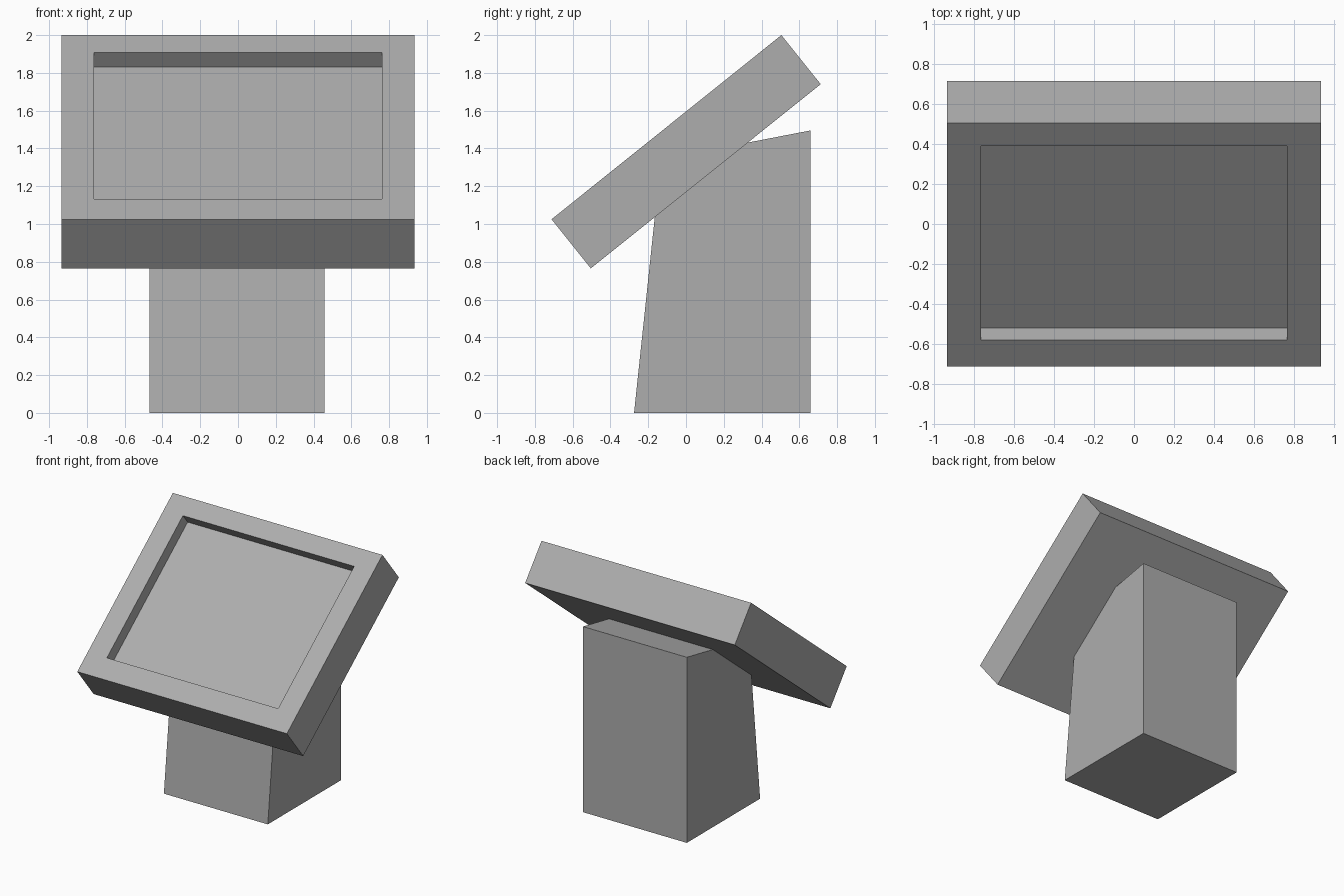
import bpy
import bmesh
from mathutils import Vector

cube = bpy.data.objects.get("Cube")
if cube:
    bpy.data.objects.remove(cube)

# Single mid grey
grey = bpy.data.materials.new("mid_grey")
grey.use_nodes = True
colour = (0.42, 0.42, 0.42, 1)
grey.diffuse_color = colour
grey.node_tree.nodes["Principled BSDF"].inputs["Base Color"].default_value = colour


def make_object(name, bm):
    bmesh.ops.recalc_face_normals(bm, faces=bm.faces)
    mesh = bpy.data.meshes.new(name)
    bm.to_mesh(mesh)
    bm.free()
    mesh.materials.append(grey)
    obj = bpy.data.objects.new(name, mesh)
    bpy.context.collection.objects.link(obj)


def extrude_profile(bm, profile, x0, x1):
    """Sweep a (y, z) side profile along x and return the side faces."""
    left = [bm.verts.new((x0, y, z)) for y, z in profile]
    right = [bm.verts.new((x1, y, z)) for y, z in profile]
    bm.faces.new(left)
    bm.faces.new(right)
    n = len(profile)
    return [bm.faces.new((left[i], left[(i + 1) % n], right[(i + 1) % n], right[i]))
            for i in range(n)]


# Stand: block with a leaning front and a sloped top that runs into the panel
bm = bmesh.new()
extrude_profile(bm, [(-0.275, 0), (0.658, 0), (0.658, 1.495), (-0.133, 1.342)],
                -0.468, 0.458)
make_object("stand", bm)

# Tilted panel: thick slab whose first side face is the upper surface
bm = bmesh.new()
low, high = Vector((0, -0.712, 1.025)), Vector((0, 0.505, 2.0))
slope = (high - low).normalized()
inward = Vector((0, slope.z, -slope.y))
thickness, half_width = 0.333, 0.934
corners = [low, high, high + inward * thickness, low + inward * thickness]
screen = extrude_profile(bm, [(c.y, c.z) for c in corners], -half_width, half_width)[0]

# Recessed screen: inset the upper face, fit the border, then push the floor in
bmesh.ops.inset_region(bm, faces=[screen], thickness=0.1)
middle = (low + high) / 2
border_low, border_high = low + slope * 0.17, high - slope * 0.149
for v in screen.verts:
    edge = border_high if v.co.y > middle.y else border_low
    v.co = Vector((0.763 if v.co.x > 0 else -0.763, edge.y, edge.z))
bmesh.ops.inset_region(bm, faces=[screen], thickness=0)
for v in screen.verts:
    v.co += inward * 0.096
make_object("display_panel", bm)
